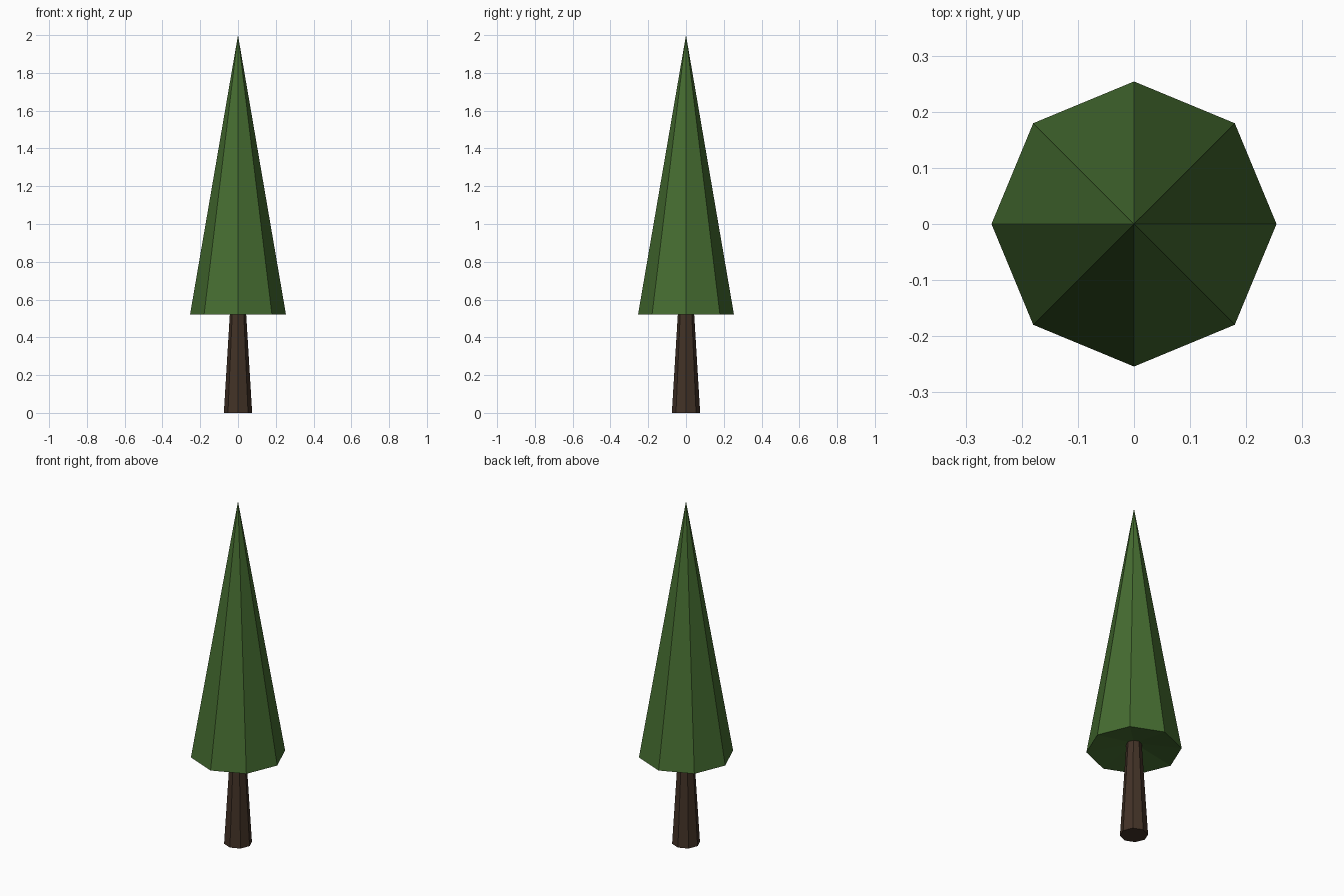
import bpy, bmesh
from math import cos, sin, pi

if "Cube" in bpy.data.objects:
    bpy.data.objects.remove(bpy.data.objects["Cube"])

SIDES = 8


def material(name, color):
    m = bpy.data.materials.new(name)
    m.diffuse_color = (*color, 1)
    m.use_nodes = True
    m.node_tree.nodes["Principled BSDF"].inputs["Base Color"].default_value = m.diffuse_color
    return m


def lathe(name, profile, mat):
    """Revolve (radius, z) points; radius 0 collapses to a single tip."""
    bm = bmesh.new()
    rings = []
    for r, z in profile:
        n = SIDES if r else 1
        rings.append([bm.verts.new((r * cos(2 * pi * i / SIDES), r * sin(2 * pi * i / SIDES), z))
                      for i in range(n)])
    for a, b in zip(rings, rings[1:]):
        for i in range(SIDES):
            j = (i + 1) % SIDES
            quad = [a[i % len(a)], a[j % len(a)], b[j % len(b)], b[i % len(b)]]
            bm.faces.new(list(dict.fromkeys(quad)))
    bmesh.ops.recalc_face_normals(bm, faces=bm.faces)
    mesh = bpy.data.meshes.new(name)
    bm.to_mesh(mesh)
    bm.free()
    mesh.materials.append(mat)
    obj = bpy.data.objects.new(name, mesh)
    bpy.context.collection.objects.link(obj)
    return obj


# Tapered trunk, its top tucked into the foliage
lathe("trunk", [(0, 0), (0.075, 0), (0.041, 0.56), (0, 0.56)],
      material("bark", (0.055, 0.032, 0.02)))

# Tall foliage cone with a slightly hollow underside
lathe("foliage", [(0, 0.565), (0.254, 0.52), (0, 2.0)],
      material("needles", (0.06, 0.15, 0.03)))
